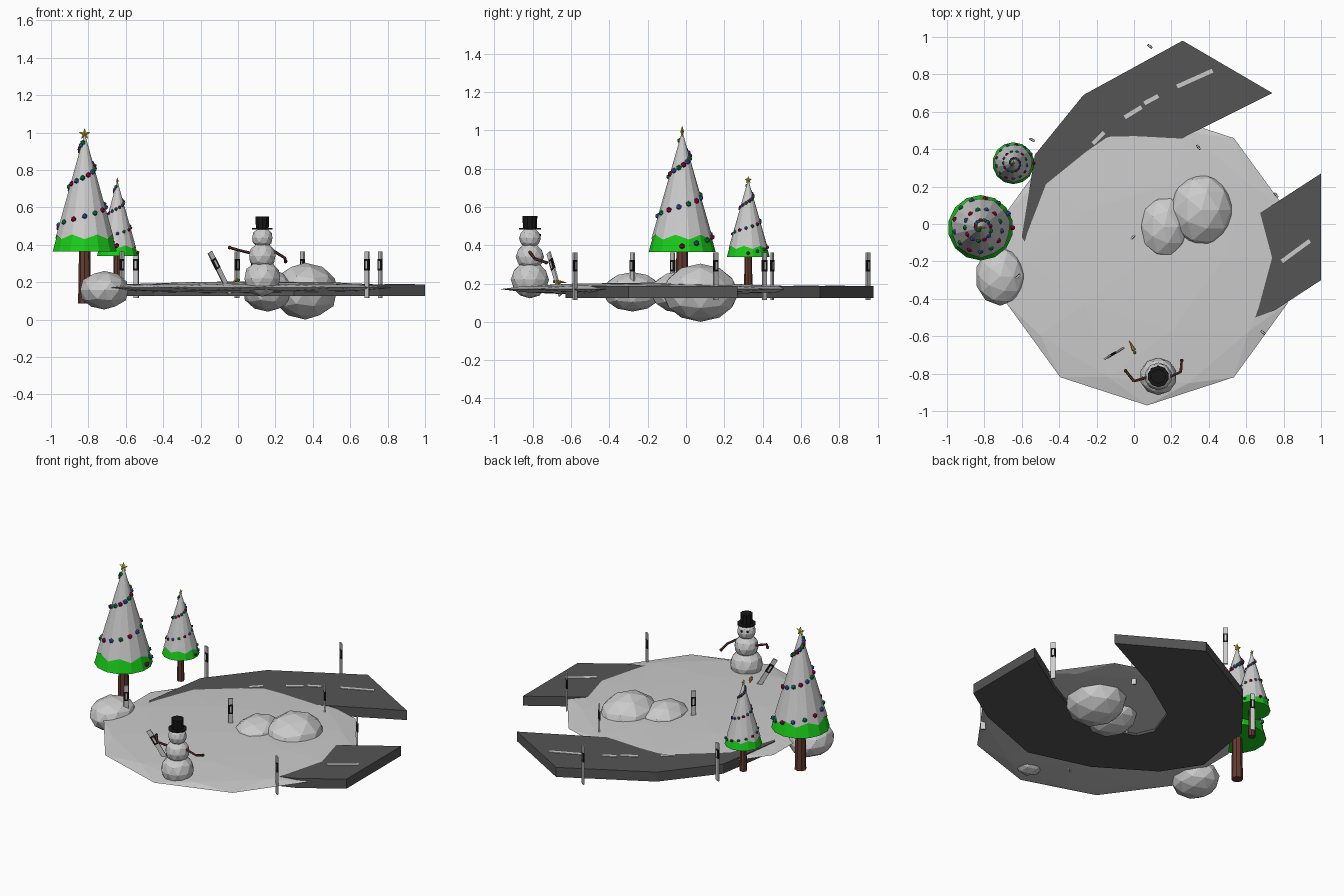
import bpy, bmesh, math
from mathutils import Vector, Matrix

if "Cube" in bpy.data.objects:
    bpy.data.objects.remove(bpy.data.objects["Cube"])

def mat(name, col):
    m = bpy.data.materials.new(name)
    m.diffuse_color = (*col, 1)
    m.use_nodes = True
    m.node_tree.nodes["Principled BSDF"].inputs["Base Color"].default_value = m.diffuse_color
    return m

ASPHALT = mat("asphalt", (0.09, 0.09, 0.09))
GREEN = mat("needles", (0.01, 0.6, 0.01))
BROWN = mat("bark", (0.13, 0.045, 0.03))
BLACK = mat("black", (0.008, 0.008, 0.008))
YELLOW = mat("gold", (0.8, 0.65, 0.05))
ORANGE = mat("orange", (0.8, 0.3, 0.03))
BAUBLES = [mat("bauble_red", (0.5, 0.0, 0.06)), mat("bauble_blue", (0.05, 0.12, 0.5)),
           mat("bauble_green", (0.0, 0.3, 0.05))]

def finish(name, bm, material=None):
    bmesh.ops.recalc_face_normals(bm, faces=bm.faces)
    me = bpy.data.meshes.new(name)
    bm.to_mesh(me)
    bm.free()
    ob = bpy.data.objects.new(name, me)
    bpy.context.collection.objects.link(ob)
    for m in (material if isinstance(material, list) else [material]):
        if m:
            me.materials.append(m)
    return ob

def ball(name, loc, size, material=None, sub=2):
    bm = bmesh.new()
    bmesh.ops.create_icosphere(bm, subdivisions=sub, radius=1)
    bmesh.ops.scale(bm, vec=size, verts=bm.verts)
    bmesh.ops.translate(bm, vec=loc, verts=bm.verts)
    return finish(name, bm, material)

def add_rod(bm, a, b, r1, r2, n):
    a, b = Vector(a), Vector(b)
    rot = Vector((0, 0, 1)).rotation_difference(b - a).to_matrix().to_4x4()
    bmesh.ops.create_cone(bm, cap_ends=True, segments=n, radius1=r1, radius2=r2,
                          depth=(b - a).length, matrix=Matrix.Translation((a + b) / 2) @ rot)

def rod(name, a, b, r1, r2, n, material=None):
    bm = bmesh.new()
    add_rod(bm, a, b, r1, r2, n)
    return finish(name, bm, material)

# Snow field and mounds
ball("snow_field", (0.07, -0.18, 0.171), (0.79, 0.79, 0.034))
ball("snow_mound_large", (0.36, 0.075, 0.152), (0.177, 0.2, 0.152))
ball("snow_mound_small", (0.16, -0.015, 0.155), (0.138, 0.174, 0.113))
ball("snow_mound_left", (-0.715, -0.28, 0.157), (0.135, 0.157, 0.103))

# Curved road slab, partly buried by snow
outer = [(1, -.3), (.755, -.46), (.3, -.63), (-.1, -.52), (-.45, -.3), (-.6, -.07),
         (-.53, .37), (-.27, .69), (.26, .98)]
inner = [(1, .27), (.66, .05), (.4, -.08), (.11, -.125), (-.07, -.06), (-.12, .05),
         (-.05, .25), (.28, .47), (.74, .70)]
bm = bmesh.new()
rings = [[bm.verts.new((*p, z)) for p, z in zip((o, i, i, o), (.188, .188, .125, .125))]
         for o, i in zip(outer, inner)]
for r, s in zip(rings, rings[1:]):
    for k in range(4):
        bm.faces.new((r[k], r[(k + 1) % 4], s[(k + 1) % 4], s[k]))
bm.faces.new(rings[0])
bm.faces.new(rings[-1])
finish("road", bm, ASPHALT)

# Lane dashes
for a, b in [((.23, .735), (.42, .82)), ((.055, .645), (.13, .685)), ((-.05, .57), (.04, .625)),
             ((-.22, .43), (-.16, .49)), ((.79, -.2), (.94, -.09))]:
    a, b = Vector(a), Vector(b)
    n = (b - a).normalized().orthogonal() * 0.011
    bm = bmesh.new()
    f = bm.faces.new([bm.verts.new((*p, .186)) for p in (a + n, b + n, b - n, a - n)])
    ext = bmesh.ops.extrude_face_region(bm, geom=[f])
    bmesh.ops.translate(bm, vec=(0, 0, .005),
                        verts=[v for v in ext["geom"] if isinstance(v, bmesh.types.BMVert)])
    finish("lane_dash", bm)

# Decorated trees
def tree(loc, s, star_turn):
    base = Vector(loc)
    P = lambda x, y, z: base + Vector((x, y, z)) * s
    N, z0, z1, R = 14, .28, .90, .175
    cone_r = lambda z: R * (z1 - z) / (z1 - z0)
    rod("tree_trunk", P(0, 0, 0), P(0, 0, .3), .035 * s, .03 * s, 8, BROWN)
    rod("tree_needles", P(0, 0, z0), P(0, 0, z1), R * s, 0.002, N, GREEN)
    # snow cap with zigzag hem
    bm = bmesh.new()
    ring = []
    for k in range(N):
        a = 2 * math.pi * k / N
        z = .345 if k % 2 else .37
        r = cone_r(z) + .005
        # match the cone's flat sides (first vertex on the y axis)
        ring.append(bm.verts.new(P(r * math.sin(a), r * math.cos(a), z)))
    tip = bm.verts.new(P(0, 0, z1 + .012))
    for k in range(N):
        bm.faces.new((ring[k], ring[(k + 1) % N], tip))
    finish("tree_snow", bm)
    # spiral of baubles
    bm = bmesh.new()
    for k in range(36):
        a = k * math.radians(27)
        z = .31 + .21 * a / (2 * math.pi)
        r = cone_r(z) + .004
        old = set(bm.faces)
        bmesh.ops.create_icosphere(bm, subdivisions=1, radius=.0155 * s,
                                   matrix=Matrix.Translation(P(r * math.cos(a), r * math.sin(a), z)))
        for f in bm.faces:
            if f not in old:
                f.material_index = k % 3
    finish("tree_baubles", bm, BAUBLES)
    # five-pointed star
    bm = bmesh.new()
    d = Matrix.Rotation(star_turn, 3, 'Z')
    pts = []
    for k in range(10):
        a, r = math.pi * k / 5, (.014 if k % 2 else .032)
        pts.append(bm.verts.new(P(*(d @ Vector((r * math.sin(a), 0, .907 + r * math.cos(a)))))))
    for side in (-1, 1):
        c = bm.verts.new(P(*(d @ Vector((0, .01 * side, .907)))))
        for k in range(10):
            bm.faces.new((pts[k], pts[(k + 1) % 10], c))
    finish("tree_star", bm, YELLOW)

tree((-.82, -.02, .085), 1.0, 0)
tree((-.645, .325, .16), .64, math.pi / 2)

# Snowman
sx, sy = .13, -.815
for nm, z, r in [("bottom", .22, .1), ("middle", .34, .074), ("head", .437, .057)]:
    ball("snowman_" + nm, (sx, sy, z), (r, r, r * .97))
rod("hat_brim", (sx, sy, .482), (sx, sy, .49), .057, .057, 10, BLACK)
rod("hat_crown", (sx, sy, .49), (sx, sy, .552), .036, .039, 10, BLACK)
for ang in (92, 132):
    a = math.radians(ang)
    ball("snowman_eye", (sx + .052 * math.cos(a), sy + .052 * math.sin(a), .453), (.008,) * 3, BLACK, 1)
for side, pts in [("left", [(.07, -.82, .355), (0, -.84, .372), (-.045, -.785, .385)]),
                  ("right", [(.185, -.82, .37), (.25, -.79, .33), (.255, -.73, .31)])]:
    bm = bmesh.new()
    for a, b in zip(pts, pts[1:]):
        add_rod(bm, a, b, .008, .007, 6)
    bmesh.ops.create_icosphere(bm, subdivisions=1, radius=.011, matrix=Matrix.Translation(pts[-1]))
    finish("arm_" + side, bm, BROWN)

# Dropped carrot
rod("carrot", (0, -.675, .21), (-.025, -.625, .205), .011, .001, 8, ORANGE)
ball("carrot_leaf", (.004, -.688, .211), (.009,) * 3, GREEN, 1)

# Roadside marker posts with a black band and reflector
def post(top, bottom, turn):
    top, bottom = Vector(top), Vector(bottom)
    axis = top - bottom
    rot = Vector((0, 0, 1)).rotation_difference(axis).to_matrix().to_4x4()
    m = Matrix.Translation(bottom) @ rot @ Matrix.Rotation(math.radians(turn), 4, 'Z')
    L = axis.length
    for nm, z, size, material in [("post", L / 2, (.028, .009, L), None),
                                  ("post_band", L - .07, (.030, .011, .06), BLACK),
                                  ("post_reflector", L - .07, (.011, .014, .04), None)]:
        bm = bmesh.new()
        bmesh.ops.create_cube(bm, size=1)
        bmesh.ops.scale(bm, vec=size, verts=bm.verts)
        bmesh.ops.translate(bm, vec=(0, 0, z), verts=bm.verts)
        bm.transform(m)
        finish(nm, bm, material)

for x, y, turn in [(.085, .95, -40), (-.545, .45, -25), (.345, .41, -50), (.76, .155, -50),
                   (.69, -.58, -40), (-.005, -.07, 45), (-.62, -.28, 45)]:
    post((x, y, .363), (x, y, .115), turn)
post((-.15, -.717, .36), (-.04, -.655, .14), 35)
